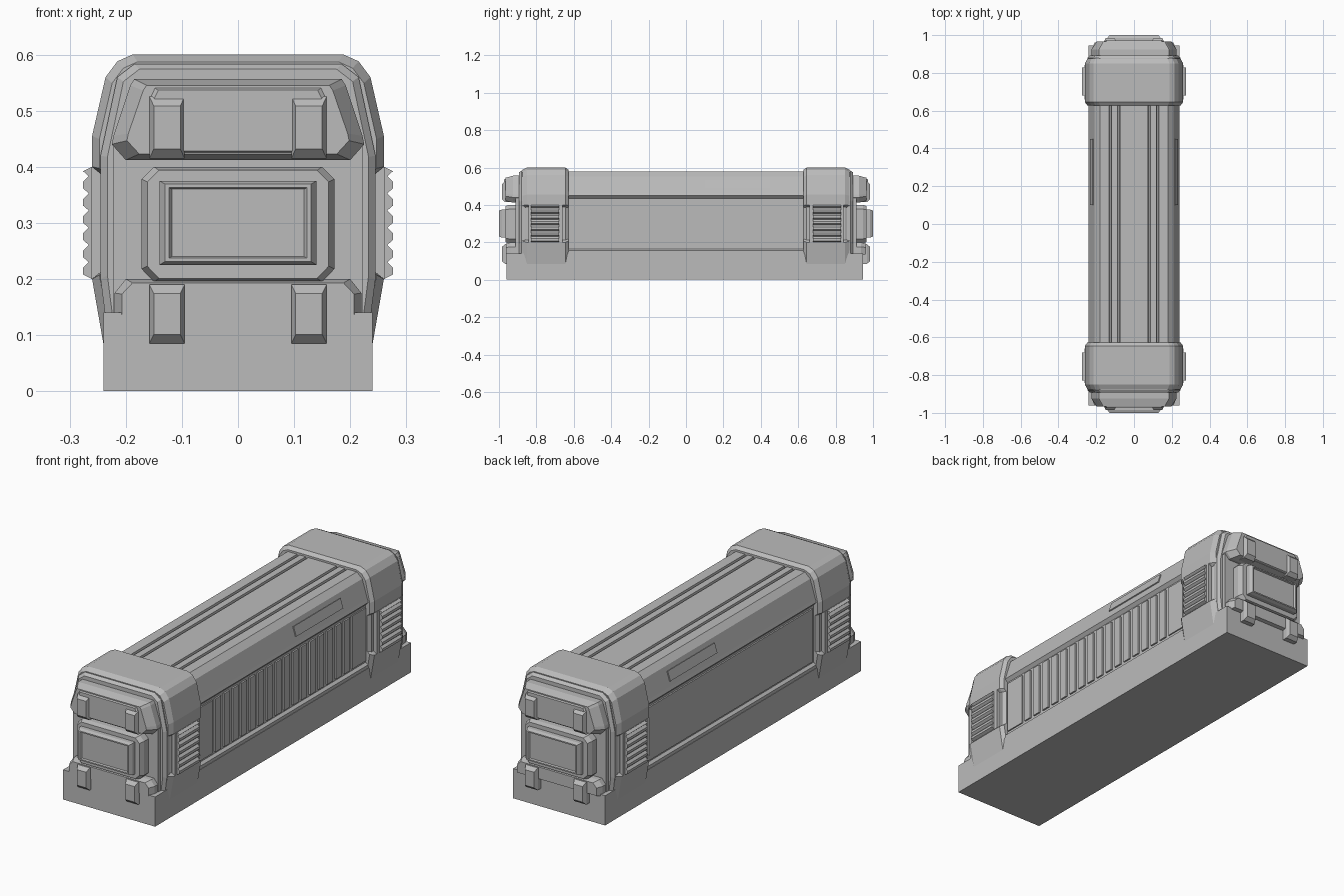
import bpy, bmesh

old = bpy.data.objects.get("Cube")
if old:
    bpy.data.objects.remove(old, do_unlink=True)

grey = bpy.data.materials.new("plain grey")
grey.use_nodes = True
colour = (0.5, 0.5, 0.5, 1)
grey.diffuse_color = colour
grey.node_tree.nodes["Principled BSDF"].inputs["Base Color"].default_value = colour


def sym(half):
    """Close a right-hand outline (bottom to top) with its mirror image."""
    return half + [(-x, z) for x, z in reversed(half)]


def rect(x0, x1, z0, z1):
    return [(x0, z0), (x1, z0), (x1, z1), (x0, z1)]


def prism(name, outline, stations, mirror=""):
    """Loft an x-z outline along y; stations are (y, scale x, scale z)."""
    xs, zs = zip(*outline)
    cx, cz = (min(xs) + max(xs)) / 2, (min(zs) + max(zs)) / 2
    bm = bmesh.new()
    rings = [[bm.verts.new((cx + (x - cx) * sx, y, cz + (z - cz) * sz))
              for x, z in outline] for y, sx, sz in stations]
    n = len(outline)
    for a, b in zip(rings, rings[1:]):
        for i in range(n):
            j = (i + 1) % n
            bm.faces.new((a[i], a[j], b[j], b[i]))
    bm.faces.new(rings[0])
    bm.faces.new(rings[-1])
    bmesh.ops.recalc_face_normals(bm, faces=bm.faces)
    mesh = bpy.data.meshes.new(name)
    bm.to_mesh(mesh)
    bm.free()
    mesh.materials.append(grey)
    ob = bpy.data.objects.new(name, mesh)
    bpy.context.collection.objects.link(ob)
    if mirror:
        mod = ob.modifiers.new("mirror", 'MIRROR')
        mod.use_axis = ("x" in mirror, "y" in mirror, False)
    return ob


def bar(name, outline, y0, y1, mirror=""):
    return prism(name, outline, [(y0, 1, 1), (y1, 1, 1)], mirror)


# Base plinth
bar("base", rect(-0.24, 0.24, 0, 0.14), -0.96, 0.945)

# Long body: recessed sides, sloped shoulders, grooved roof
body = [(0.238, 0.13), (0.238, 0.155), (0.226, 0.165), (0.226, 0.435),
        (0.24, 0.45), (0.235, 0.465), (0.208, 0.553), (0.18, 0.578)]
for x in (0.125, 0.08):
    body += [(x + 0.007, 0.578), (x + 0.004, 0.563),
             (x - 0.004, 0.563), (x - 0.007, 0.578)]
bar("body", sym(body), -0.87, 0.87)

# Shoulder plates on the sloped flanks
plate = [(0.229, 0.487), (0.234, 0.489), (0.22, 0.533), (0.215, 0.531)]
bar("shoulder_plate", plate, 0.1, 0.45)
bar("shoulder_plate_right", [(-x, z) for x, z in plate], 0.1, 0.45)

# Left side: vertical slats; right side: one plain panel
slats = 16
for i in range(slats):
    y = -0.48 + 0.96 * i / (slats - 1)
    bar("side_slat", rect(0.22, 0.234, 0.175, 0.425), y - 0.02, y + 0.02)
for y in (-0.57, 0.57):
    bar("side_end_plate", rect(0.22, 0.232, 0.175, 0.425), y - 0.05, y + 0.05)
bar("side_panel", rect(-0.233, -0.22, 0.175, 0.425), -0.61, 0.61)

# Wide clamps around both ends, notched at the sides for the grips
clamp = [(0.24, 0.085), (0.26, 0.2), (0.245, 0.212), (0.245, 0.388),
         (0.26, 0.4), (0.26, 0.455), (0.236, 0.56), (0.215, 0.588), (0.188, 0.6)]
prism("clamp", sym(clamp), [(0.628, 0.95, 0.95), (0.645, 1, 1),
                            (0.85, 1, 1), (0.875, 0.95, 0.95)], "y")

# Ridged grips
bar("grip_housing", rect(0.23, 0.262, 0.2, 0.4), 0.66, 0.842, "xy")
ridges = [(0.24, 0.2), (0.26, 0.2)]
teeth = 6
for i in range(teeth):
    z = 0.208 + 0.184 * i / teeth
    ridges += [(0.276, z), (0.276, z + 0.012), (0.266, z + 0.022)]
ridges += [(0.276, 0.392), (0.26, 0.4), (0.24, 0.4)]
bar("grip_ridges", ridges, 0.68, 0.828, "xy")

# End shell and recessed core
shell = [(0.236, 0.13), (0.245, 0.2), (0.245, 0.42), (0.215, 0.56), (0.185, 0.583)]
prism("end_shell", sym(shell), [(0.86, 1, 1), (0.88, 1, 1), (0.893, 0.95, 0.96)], "y")
bar("end_core", sym([(0.222, 0.13), (0.222, 0.45), (0.185, 0.545)]), 0.87, 0.912, "y")

# Upper and lower lobes of the end cap
upper = [(0.2, 0.412), (0.225, 0.44), (0.222, 0.455), (0.192, 0.545), (0.185, 0.556)]
prism("upper_lobe", sym(upper), [(0.87, 1, 1), (0.925, 1, 1), (0.965, 0.88, 0.85)], "y")
lower = [(0.22, 0.13), (0.22, 0.175), (0.2, 0.2)]
prism("lower_lobe", sym(lower), [(0.87, 1, 1), (0.935, 1, 1), (0.962, 0.94, 0.8)], "y")

# Latch plate with its horns, and feet hooking over the base
prism("latch_plate", sym([(0.155, 0.425), (0.155, 0.525), (0.148, 0.54)]),
      [(0.94, 1, 1), (0.966, 1, 1), (0.972, 0.96, 0.94)], "y")
for name, z0, z1 in (("latch_horn", 0.415, 0.525), ("latch_foot", 0.085, 0.19)):
    prism(name, rect(0.095, 0.158, z0, z1),
          [(0.93, 1, 1), (0.968, 1, 1), (0.985, 0.75, 0.7)], "xy")

# Central block with raised screen
block = [(0.15, 0.195), (0.172, 0.218), (0.172, 0.378), (0.15, 0.4)]
prism("end_block", sym(block), [(0.9, 1, 1), (0.945, 1, 1), (0.966, 0.94, 0.94)], "y")
prism("end_screen", rect(-0.14, 0.14, 0.225, 0.375),
      [(0.96, 1, 1), (0.985, 1, 1), (1.0, 0.93, 0.92),
       (1.0, 0.88, 0.84), (0.992, 0.84, 0.8)], "y")
